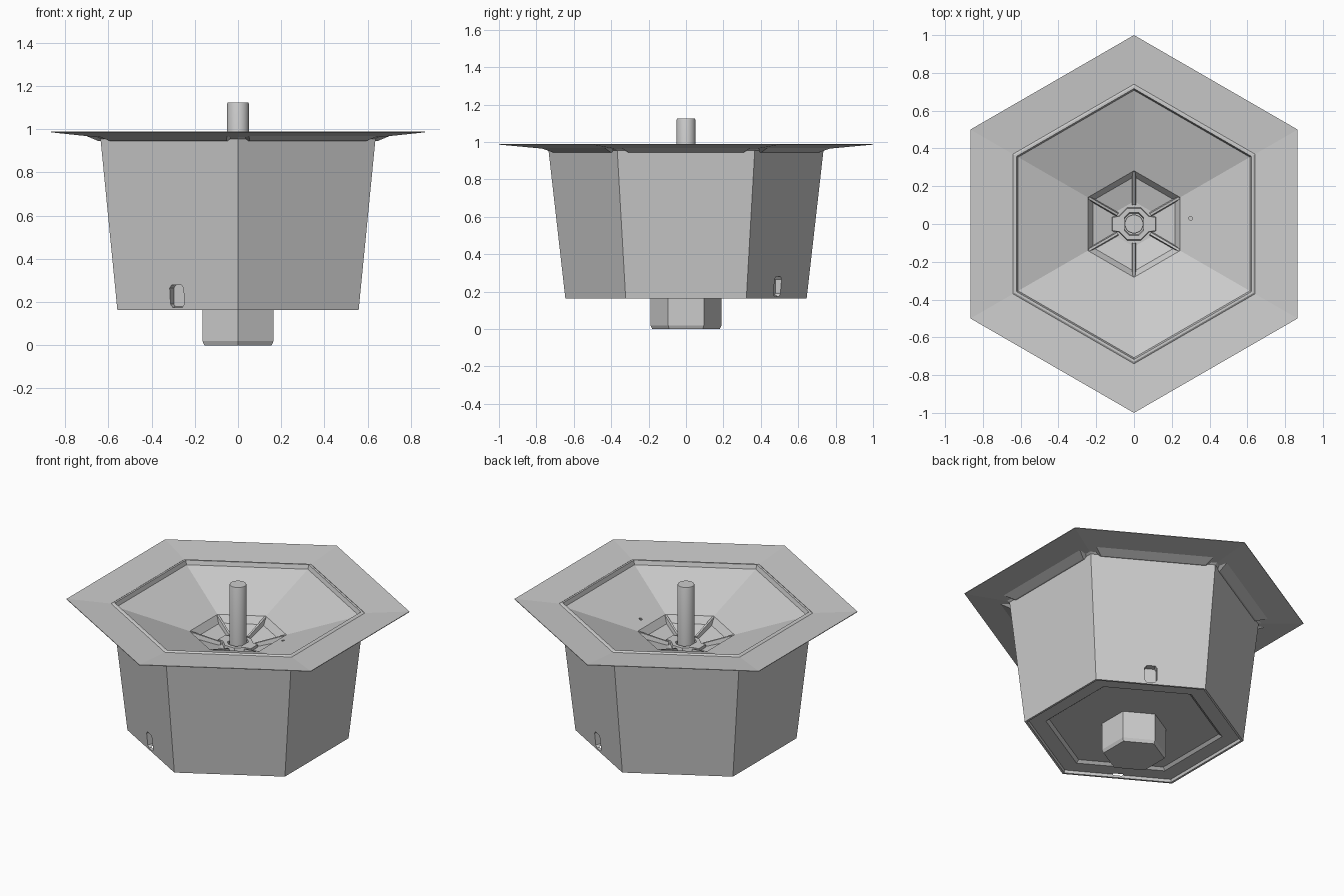
import bpy, bmesh
from math import pi, cos, sin
from mathutils import Matrix

if "Cube" in bpy.data.objects:
    bpy.data.objects.remove(bpy.data.objects["Cube"])


def finish(name, bm):
    bmesh.ops.remove_doubles(bm, verts=bm.verts, dist=1e-5)
    bmesh.ops.recalc_face_normals(bm, faces=bm.faces)
    me = bpy.data.meshes.new(name)
    bm.to_mesh(me)
    bm.free()
    ob = bpy.data.objects.new(name, me)
    bpy.context.collection.objects.link(ob)
    return ob


def lathe(bm, profile, sides=6, start=pi / 2):
    """Closed solid from (radius, z) rings, capped at both ends."""
    rings = [[bm.verts.new((r * cos(start + 2 * pi * i / sides),
                            r * sin(start + 2 * pi * i / sides), z))
              for i in range(sides)] for r, z in profile]
    for a, b in zip(rings, rings[1:]):
        for i in range(sides):
            j = (i + 1) % sides
            bm.faces.new((a[i], a[j], b[j], b[i]))
    bm.faces.new(rings[0][::-1])
    bm.faces.new(rings[-1])


def extrude_loop(bm, a, b):
    """Solid between two matching vertex loops."""
    va = [bm.verts.new(p) for p in a]
    vb = [bm.verts.new(p) for p in b]
    n = len(va)
    bm.faces.new(va)
    bm.faces.new(vb[::-1])
    for i in range(n):
        j = (i + 1) % n
        bm.faces.new((va[i], vb[i], vb[j], va[j]))


def make_lathe(name, profile, sides=6, start=pi / 2):
    bm = bmesh.new()
    lathe(bm, profile, sides, start)
    return finish(name, bm)


def spin_copies(name, a, b, angles):
    bm = bmesh.new()
    for ang in angles:
        m = Matrix.Rotation(ang, 3, 'Z').to_4x4()
        part = bmesh.new()
        extrude_loop(part, a, b)
        part.transform(m)
        tmp = bpy.data.meshes.new("tmp")
        part.to_mesh(tmp)
        part.free()
        bm.from_mesh(tmp)
        bpy.data.meshes.remove(tmp)
    return finish(name, bm)


# Hexagonal tub: recessed base, tapered wall, thin flange, lip, bowl and cup
tub = make_lathe("hex_tub", [
    (.50, .195), (.52, .18), (.625, .18), (.63, .163), (.645, .163),
    (.735, .955), (.75, .963), (1, .986), (1, .99), (.74, .970),
    (.73, .976), (.717, .976), (.708, .95), (.282, .812), (.25, .77),
    (.12, .735)])

# Drain slots on two opposite faces and a pin hole in the bowl
slot = [(-.037, .19), (-.025, .175), (.025, .175), (.037, .19),
        (.037, .265), (.025, .28), (-.025, .28), (-.037, .265)]
slots = spin_copies("slot_cutter", [(.53, y, z) for y, z in slot],
                    [(.62, y, z) for y, z in slot], [pi / 3, pi * 4 / 3])
pin = make_lathe("pin_hole_cutter", [(.01, .77), (.01, .9)], 8)
pin.location = (.3, .03, 0)
for cutter in (slots, pin):
    cutter.hide_render = True
    cutter.hide_viewport = True
    cutter.display_type = 'WIRE'
    mod = tub.modifiers.new("cut", 'BOOLEAN')
    mod.operation = 'DIFFERENCE'
    mod.solver = 'EXACT'
    mod.object = cutter

# Wedges under the flange, one per side, stopping short of the corners
wedge = [(.62, .31, .945), (.645, .31, .945), (.70, .345, .968), (.62, .345, .968)]
spin_copies("flange_wedges", wedge, [(x, -y, z) for x, y, z in wedge],
            [i * pi / 3 for i in range(6)])

# Ribs running from the cup corners to the hub
rib = [(.10, .012, .73), (.25, .012, .765), (.275, .006, .81), (.10, .006, .752)]
spin_copies("cup_ribs", rib, [(x, -y, z) for x, y, z in rib],
            [pi / 6 + i * pi / 3 for i in range(6)])

# Hub with side lugs around the rod
make_lathe("hub_collar", [(.098, .72), (.09, .755), (.065, .755), (.06, .74)], 8, pi / 8)
lug = [(.05, .05, .72), (.12, .04, .72), (.115, .035, .755), (.05, .045, .755)]
spin_copies("hub_lugs", lug, [(x, -y, z) for x, y, z in lug], [0, pi])

# Central rod
rod = make_lathe("centre_rod", [(.05, .72), (.05, 1.12), (.048, 1.125)], 32)

# Hexagonal foot with a chamfered lower edge
make_lathe("hex_foot", [(.18, 0), (.19, .02), (.19, .2)])

# Smooth only the round rod
bpy.ops.object.select_all(action='DESELECT')
rod.select_set(True)
bpy.context.view_layer.objects.active = rod
bpy.ops.object.shade_smooth_by_angle(angle=pi / 6)
